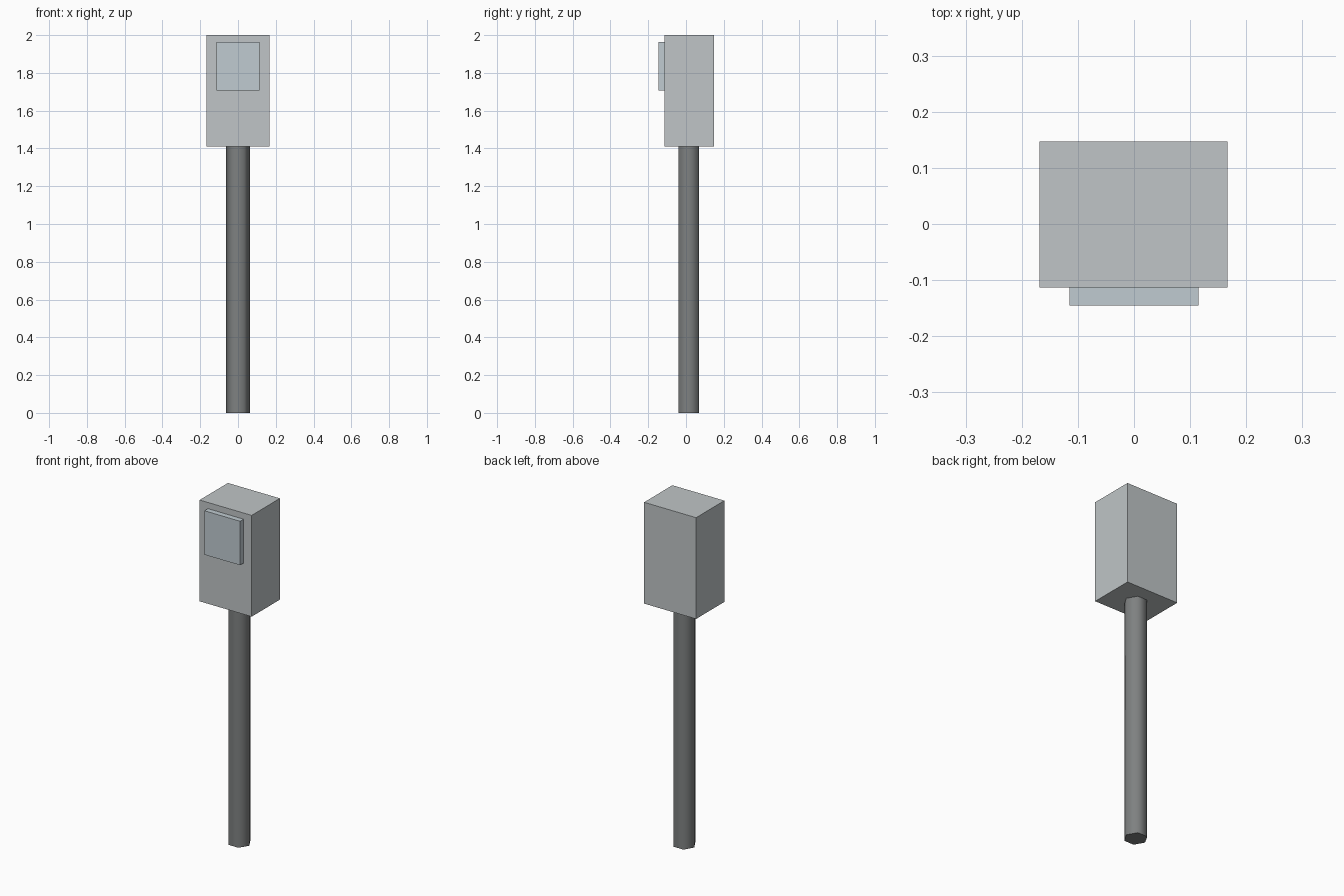
import bpy
import bmesh
import math
from mathutils import Matrix

if "Cube" in bpy.data.objects:
    bpy.data.objects.remove(bpy.data.objects["Cube"])


def add_object(name, bm, colour):
    mesh = bpy.data.meshes.new(name)
    bm.to_mesh(mesh)
    bm.free()
    mat = bpy.data.materials.new(name + "_colour")
    mat.diffuse_color = (*colour, 1)
    mat.use_nodes = True
    mat.node_tree.nodes["Principled BSDF"].inputs["Base Color"].default_value = mat.diffuse_color
    mesh.materials.append(mat)
    obj = bpy.data.objects.new(name, mesh)
    bpy.context.collection.objects.link(obj)
    return obj


def box(name, x, y, z, colour):
    """Box from (min, max) ranges on each axis."""
    bm = bmesh.new()
    size = [b - a for a, b in (x, y, z)]
    mid = [(a + b) / 2 for a, b in (x, y, z)]
    bmesh.ops.create_cube(bm, size=1, matrix=Matrix.Translation(mid) @ Matrix.Diagonal((*size, 1)))
    return add_object(name, bm, colour)


def hex_pole(name, radius, y, height, colour):
    """Six-sided pole with corners on the x axis, smooth sides and flat caps."""
    bm = bmesh.new()
    place = Matrix.Translation((0, y, height / 2)) @ Matrix.Rotation(math.pi / 2, 4, 'Z')
    bmesh.ops.create_cone(bm, cap_ends=True, segments=6, radius1=radius, radius2=radius,
                          depth=height, matrix=place)
    for face in bm.faces:
        face.smooth = abs(face.normal.z) < 0.5
        if not face.smooth:
            for edge in face.edges:
                edge.smooth = False
    return add_object(name, bm, colour)


# Post
hex_pole("post", 0.063, 0.014, 1.41, (0.21, 0.22, 0.22))

# Meter housing
box("housing", (-0.168, 0.167), (-0.113, 0.147), (1.41, 2.0), (0.525, 0.56, 0.57))

# Display panel on the front
box("display_panel", (-0.115, 0.115), (-0.145, -0.113), (1.708, 1.964), (0.53, 0.60, 0.64))
